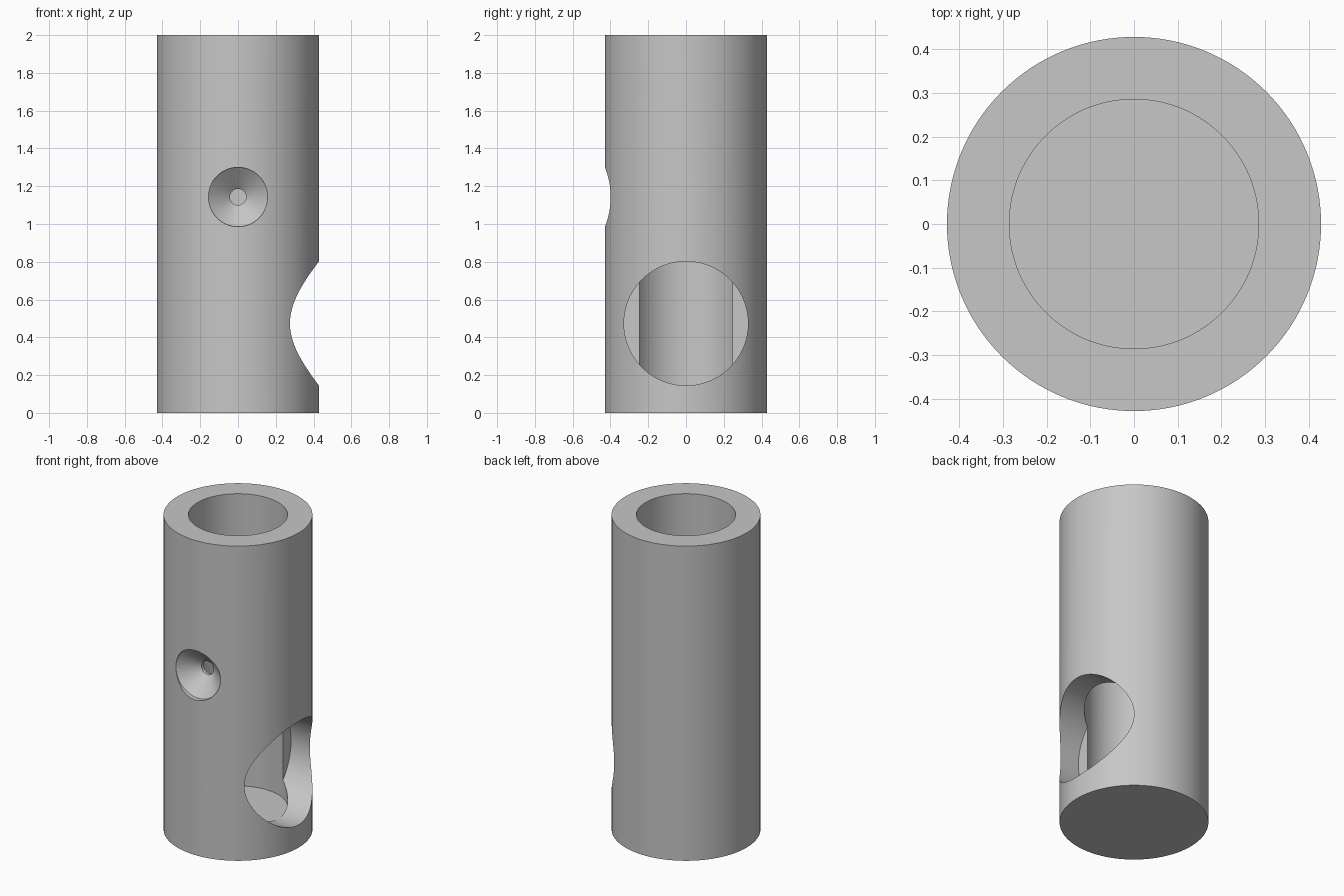
import bpy
import bmesh
import math
from mathutils import Matrix

if "Cube" in bpy.data.objects:
    bpy.data.objects.remove(bpy.data.objects["Cube"])

U = 1 / 7          # design unit
SEG = 128          # segments round each circle

grey = bpy.data.materials.new("mid grey")
grey.diffuse_color = (0.57, 0.57, 0.57, 1)
grey.use_nodes = True
grey.node_tree.nodes["Principled BSDF"].inputs["Base Color"].default_value = grey.diffuse_color


def lathe(name, profile, matrix=Matrix.Identity(4), seg=SEG):
    """Closed solid turned about local z from (radius, height) rings."""
    bm = bmesh.new()
    rings = []
    for r, h in profile:
        rings.append([bm.verts.new((r * math.cos(2 * math.pi * i / seg),
                                    r * math.sin(2 * math.pi * i / seg), h))
                      for i in range(seg)])
    for a, b in zip(rings, rings[1:]):
        for i in range(seg):
            j = (i + 1) % seg
            bm.faces.new((a[i], a[j], b[j], b[i]))
    bm.faces.new(rings[0][::-1])
    bm.faces.new(rings[-1])
    bm.transform(matrix)
    bmesh.ops.recalc_face_normals(bm, faces=bm.faces)
    mesh = bpy.data.meshes.new(name)
    bm.to_mesh(mesh)
    bm.free()
    mesh.materials.append(grey)
    obj = bpy.data.objects.new(name, mesh)
    bpy.context.collection.objects.link(obj)
    return obj


# Outer body
body = lathe("tube_body", [(3 * U, 0), (3 * U, 2)])

# Blind bore from the top, leaving a closed floor
bore = lathe("bore_cutter", [(2 * U, U), (2 * U, 2.2)])

# Large flat-bottomed hole in the right side
to_right = Matrix.Translation((0, 0, 0.4735)) @ Matrix.Rotation(math.pi / 2, 4, 'Y')
side = lathe("side_hole_cutter", [(0.3285, U), (0.3285, 0.6)], to_right)

# Countersunk pin hole in the front, opening into the bore
to_front = Matrix.Translation((0, 0, 8 * U)) @ Matrix.Rotation(math.pi / 2, 4, 'X')
pin = lathe("countersink_cutter",
            [(0.043, 0.15), (0.043, 0.305), (0.157, 0.399), (0.157, 0.6)],
            to_front, 64)

# Cut the holes
bpy.context.view_layer.objects.active = body
body.select_set(True)
for cutter in (bore, side, pin):
    mod = body.modifiers.new(cutter.name, 'BOOLEAN')
    mod.operation = 'DIFFERENCE'
    mod.solver = 'EXACT'
    mod.object = cutter
    bpy.ops.object.modifier_apply(modifier=mod.name)
    bpy.data.objects.remove(cutter)

bpy.ops.object.shade_smooth_by_angle(angle=math.radians(30))
